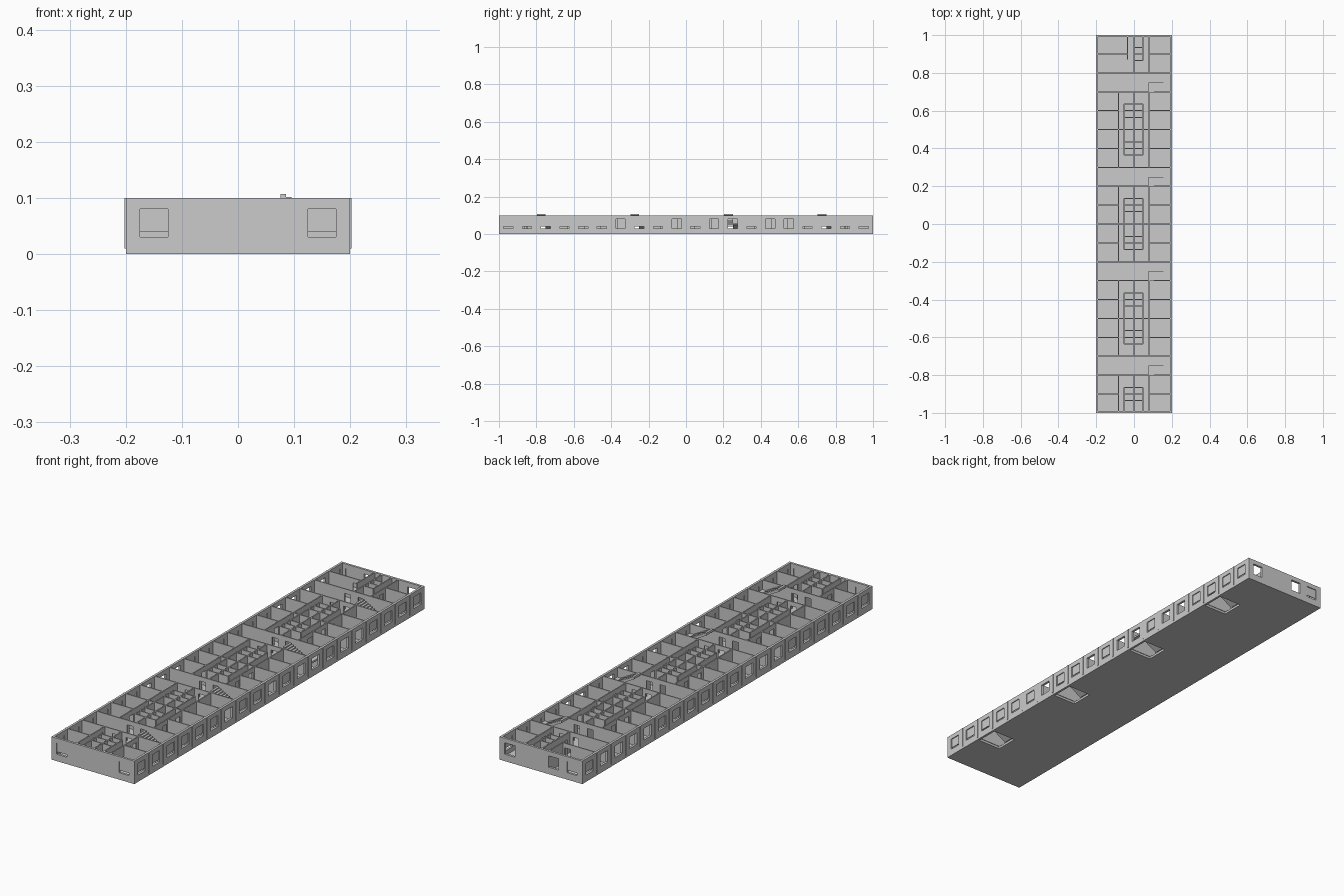
import bpy, bmesh, random

if "Cube" in bpy.data.objects:
    bpy.data.objects.remove(bpy.data.objects["Cube"])
random.seed(4)

H, FLOOR, T = 0.10, 0.01, 0.005      # wall height, slab thickness, partition thickness
W0, W1 = 0.03, 0.08                  # window sill and head
BAYS = [-0.8, -0.3, 0.2, 0.7]        # start of each stair bay


def box(bm, x0, x1, y0, y1, z0, z1):
    m = bmesh.ops.create_cube(bm, size=1)["verts"]
    for v in m:
        v.co = (x1 if v.co.x > 0 else x0, y1 if v.co.y > 0 else y0, z1 if v.co.z > 0 else z0)


def wall(bm, axis, c0, c1, a, b, openings=(), z0=FLOOR, z1=H):
    """Straight wall from a to b along an axis, split around (start, end, bottom, top) openings."""
    def piece(s, e, lo, hi):
        if e - s > 1e-5 and hi - lo > 1e-5:
            if axis == "x":
                box(bm, s, e, c0, c1, lo, hi)
            else:
                box(bm, c0, c1, s, e, lo, hi)
    at = a
    for s, e, lo, hi in sorted(openings):
        piece(at, s, z0, z1)
        piece(s, e, z0, lo)
        piece(s, e, hi, z1)
        at = e
    piece(at, b, z0, z1)


def finish(name, bm):
    mesh = bpy.data.meshes.new(name)
    bmesh.ops.recalc_face_normals(bm, faces=bm.faces)
    bm.to_mesh(mesh)
    bm.free()
    ob = bpy.data.objects.new(name, mesh)
    bpy.context.collection.objects.link(ob)
    return ob


def window(c):
    return (c - 0.025, c + 0.025, W0, W1)


def door(c):
    return (c - 0.014, c + 0.014, FLOOR, W1)


def part(axis, c, a, b, doors=()):
    wall(parts, axis, c - T / 2, c + T / 2, a, b, [door(d) for d in doors])


# Floor slab with a hole under each stair
bm = bmesh.new()
box(bm, -0.19, 0.08, -0.99, 0.99, 0, FLOOR)
edges = [-0.99] + [v for b in BAYS for v in (b, b + 0.1)] + [0.99]
for s, e in zip(edges[::2], edges[1::2]):
    box(bm, 0.08, 0.19, s, e, 0, FLOOR)
finish("floor_slab", bm)

# Outer walls with windows
bm = bmesh.new()
centres = [-0.95 + 0.1 * i for i in range(20)]
wins = [window(c) for c in centres]
wall(bm, "y", 0.19, 0.20, -0.99, 0.99, wins, 0)
wall(bm, "y", -0.20, -0.19, -0.99, 0.99, wins, 0)
front, back = [-0.15, 0.15], [-0.15, -0.06, 0.15]
wall(bm, "x", -1.0, -0.99, -0.2, 0.2, [window(c) for c in front], 0)
wall(bm, "x", 0.99, 1.0, -0.2, 0.2, [window(c) for c in back], 0)
finish("outer_walls", bm)

# Shutters covering most windows, leaving a low slot
bm = bmesh.new()
opened = {6, 9, 11, 12, 14, 15}
for i, c in enumerate(centres):
    if i not in opened:
        box(bm, 0.193, 0.196, c - 0.025, c + 0.025, 0.039, W1)
    if random.random() < 0.7:
        box(bm, -0.196, -0.193, c - 0.025, c + 0.025, 0.039, W1)
for c in front:
    box(bm, c - 0.025, c + 0.025, -0.996, -0.993, 0.039, W1)
box(bm, -0.175, -0.125, 0.993, 0.996, 0.039, W1)
finish("window_shutters", bm)

# Partitions
parts = bmesh.new()
X = 0.202                            # cross walls project slightly past the facade
for b in BAYS:                       # stair bay walls, full width
    part("x", b, -X, X, [-0.03, 0.035])
    part("x", b + 0.1, -X, X, [-0.03, 0.035])
for s in BAYS[:3]:                   # middle blocks between stair bays
    y = s + 0.1
    for side in (-0.083, 0.08):
        part("y", side, y, y + 0.4, [y + d for d in (0.08, 0.12, 0.28, 0.32)][::3]
             + [y + 0.17, y + 0.23])
    part("y", 0.0, y, y + 0.4)
    for k in (0.1, 0.3):
        part("x", y + k, -X, -0.083)
        part("x", y + k, 0.08, X)
    part("x", y + 0.2, -X, X)
    for side in (-0.053, 0.048):     # washroom core
        part("y", side, y + 0.065, y + 0.335)
    for k in (0.065, 0.1, 0.135, 0.265, 0.3, 0.335):
        part("x", y + k, -0.053, 0.048)
# front end block
for side in (-0.083, 0.08):
    part("y", side, -1.0, -0.8, [-0.87, -0.83])
part("y", 0.0, -1.0, -0.8)
for side in (-0.053, 0.048):
    part("y", side, -1.0, -0.865)
for k in (-0.935, -0.9, -0.865):
    part("x", k, -0.053, 0.048)
part("x", -0.9, -X, -0.083)
part("x", -0.9, 0.08, X)
# back end block
part("y", 0.08, 0.8, 1.0, [0.83, 0.87])
part("y", -0.035, 0.87, 1.0)
part("y", 0.0, 0.8, 1.0)
part("y", 0.048, 0.865, 1.0)
for k in (0.865, 0.9, 0.935):
    part("x", k, 0.0, 0.048)
part("x", 0.9, -X, -0.035, [-0.06])
part("x", 0.9, 0.08, X)
finish("partitions", parts)


# Switchback stairs
def prism(bm, profile, y0, y1):
    f = bm.faces.new([bm.verts.new((x, y0, z)) for x, z in profile])
    r = bmesh.ops.extrude_face_region(bm, geom=[f])
    bmesh.ops.translate(bm, vec=(0, y1 - y0, 0),
                        verts=[g for g in r["geom"] if isinstance(g, bmesh.types.BMVert)])
    bm.faces.new([v for v in reversed([e for e in f.verts])]) if not f.is_valid else None


def flight(bm, x0, x1, z0, z1, y0, y1, n=9):
    dx, dz = (x1 - x0) / n, (z1 - z0) / n
    pts = [(x0, z0)]
    for i in range(n):
        pts += [(x0 + i * dx, z0 + (i + 1) * dz), (x0 + (i + 1) * dx, z0 + (i + 1) * dz)]
    pts += [(x1, z1 - 0.01), (x0 + dx, z0 - 0.005)]
    prism(bm, pts, y0, y1)


for i, b in enumerate(BAYS):
    bm = bmesh.new()
    flight(bm, 0.08, 0.165, FLOOR, 0.058, b + 0.05, b + 0.0975)
    flight(bm, 0.165, 0.076, 0.058, 0.107, b + 0.0025, b + 0.05)
    box(bm, 0.165, 0.19, b + 0.0025, b + 0.0975, 0.05, 0.058)
    finish("stair_%d" % (i + 1), bm)
